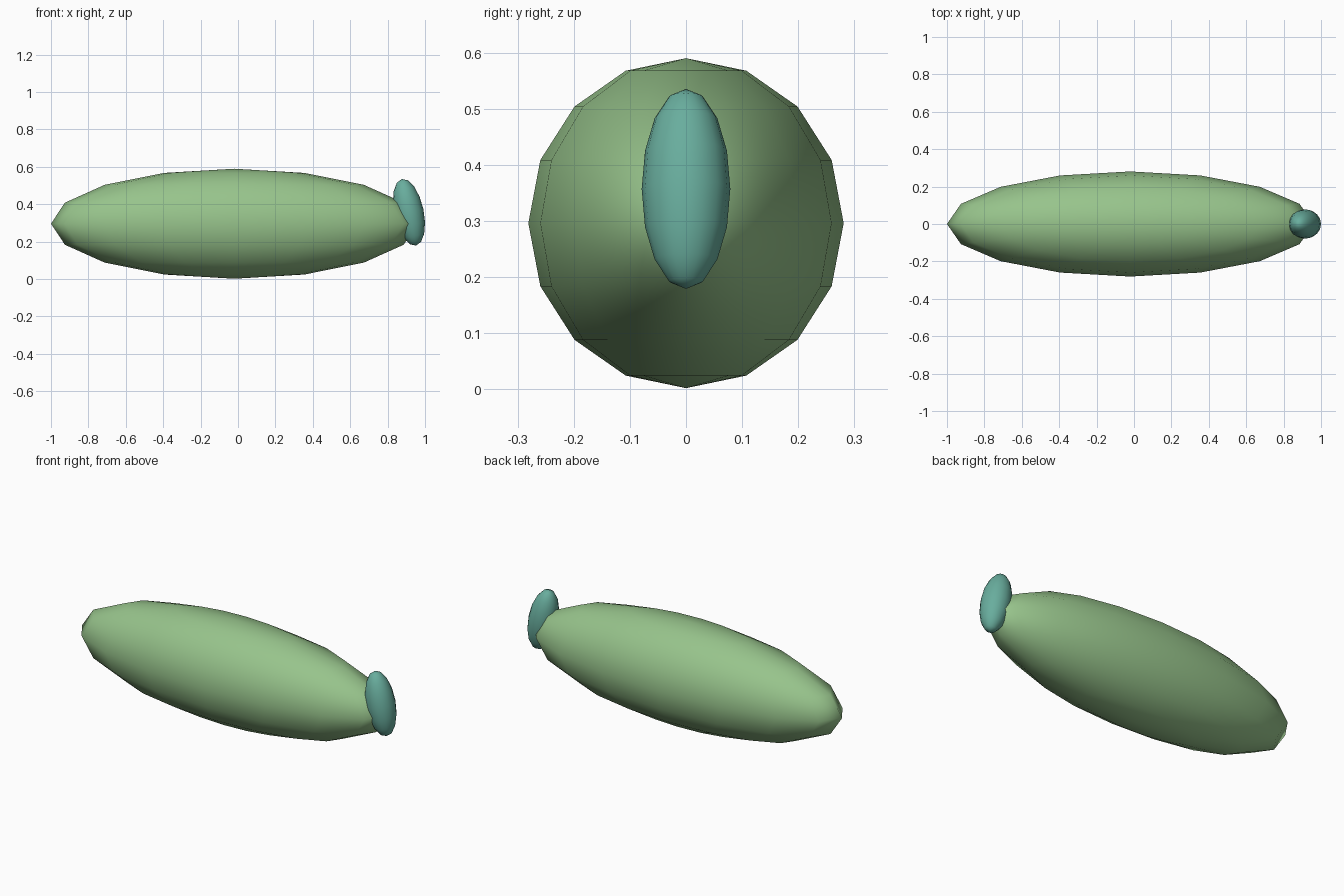
import bpy
import math

cube = bpy.data.objects.get("Cube")
if cube:
    bpy.data.objects.remove(cube, do_unlink=True)


def make_material(name, rgb):
    mat = bpy.data.materials.new(name)
    mat.use_nodes = True
    color = (*rgb, 1.0)
    mat.diffuse_color = color
    mat.node_tree.nodes["Principled BSDF"].inputs["Base Color"].default_value = color
    return mat


def ellipsoid(name, center, half_sizes, mat, tilt=0.0):
    """Low-poly smooth ellipsoid, leaned about the y axis."""
    bpy.ops.mesh.primitive_uv_sphere_add(
        segments=16, ring_count=8, radius=1.0,
        location=center, rotation=(0, math.radians(tilt), 0))
    obj = bpy.context.object
    obj.name = name
    obj.scale = half_sizes
    obj.data.materials.append(mat)
    bpy.ops.object.shade_smooth()
    return obj


leaf_green = make_material("leaf green", (0.31, 0.55, 0.26))
teal = make_material("teal", (0.14, 0.42, 0.34))

# Long tapered body
ellipsoid("body", (-0.02, 0, 0.296), (0.98, 0.281, 0.294), leaf_green)

# Small leaning cap at the left end
ellipsoid("end_cap", (0.914, 0, 0.357), (0.079, 0.079, 0.182), teal, tilt=-12)
